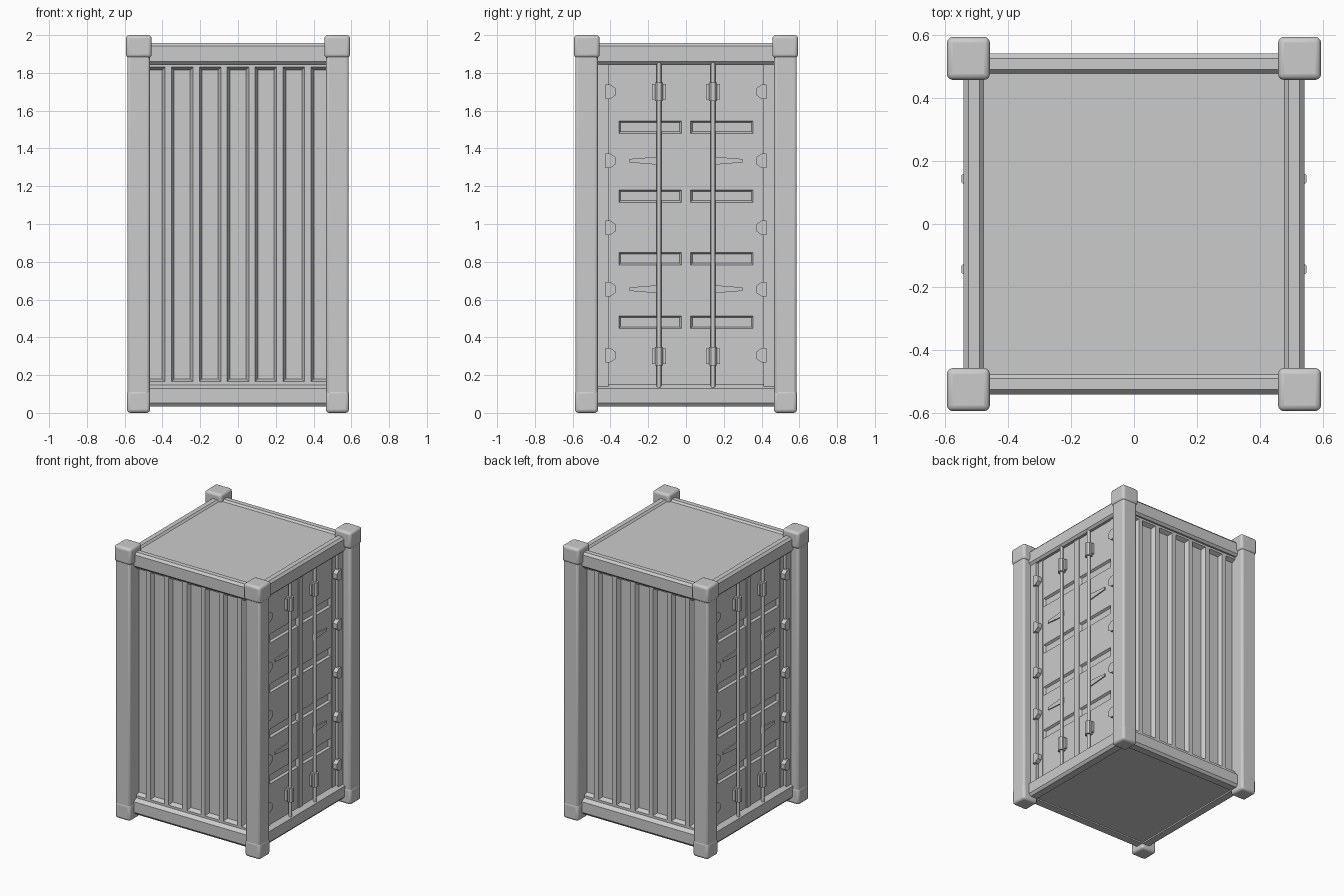
import bpy, bmesh
from math import pi, cos, sin

if "Cube" in bpy.data.objects:
    bpy.data.objects.remove(bpy.data.objects["Cube"])

DOORS = (0, pi)             # right and left sides
WALLS = (-pi / 2, pi / 2)   # front and back sides


def place(name, bm, angles=(0,), smooth=False, bevel=0):
    """Turn a bmesh into objects, one per rotation about z."""
    bmesh.ops.recalc_face_normals(bm, faces=bm.faces) if smooth is not None else None
    me = bpy.data.meshes.new(name)
    bm.to_mesh(me)
    bm.free()
    for a in angles:
        ob = bpy.data.objects.new(name, me)
        bpy.context.collection.objects.link(ob)
        ob.rotation_euler.z = a
        if bevel:
            m = ob.modifiers.new("bevel", "BEVEL")
            m.width, m.segments = bevel, 3
    if smooth:
        for p in me.polygons:
            p.use_smooth = True
        me.set_sharp_from_angle(angle=0.7)


def prism(bm, pts, a, b, to3d):
    """Extrude a 2D profile from a to b; to3d maps (p, q, t) to a position."""
    lo = [bm.verts.new(to3d(p, q, a)) for p, q in pts]
    hi = [bm.verts.new(to3d(p, q, b)) for p, q in pts]
    n = len(pts)
    bm.faces.new(lo)
    bm.faces.new(hi)
    for i in range(n):
        j = (i + 1) % n
        bm.faces.new((lo[i], lo[j], hi[j], hi[i]))


def box(bm, x, y, z):
    rect = [(x[0], y[0]), (x[1], y[0]), (x[1], y[1]), (x[0], y[1])]
    prism(bm, rect, z[0], z[1], lambda p, q, t: (p, q, t))


def along_y(p, q, t):
    return (p, t, q)


def along_x(p, q, t):
    return (t, p, q)


def recessed_sheet(x, ys, zs, is_recess, inset, depth):
    """Flat sheet facing +x, gridded by ys and zs, with chosen cells sunk in."""
    bm = bmesh.new()
    v = [[bm.verts.new((x, y, z)) for z in zs] for y in ys]
    sunk = []
    for i in range(len(ys) - 1):
        for j in range(len(zs) - 1):
            f = bm.faces.new((v[i][j], v[i + 1][j], v[i + 1][j + 1], v[i][j + 1]))
            if is_recess(i, j):
                sunk.append(f)
    bm.normal_update()
    bmesh.ops.inset_individual(bm, faces=sunk, thickness=inset, depth=-depth)
    return bm


# Corner posts and corner castings
for sx in (-1, 1):
    for sy in (-1, 1):
        parts = (("corner_post", 0.467, 0.586, 0.05, 1.93, 0.015),
                 ("top_corner_block", 0.457, 0.593, 1.88, 2.0, 0.018),
                 ("bottom_corner_block", 0.465, 0.588, 0.0, 0.12, 0.018))
        for name, a, b, z0, z1, bev in parts:
            bm = bmesh.new()
            box(bm, sorted((sx * a, sx * b)), sorted((sy * a, sy * b)), (z0, z1))
            place(name, bm, smooth=True, bevel=bev)

# Top and bottom rails on all four sides
top = [(0.46, 1.845), (0.525, 1.845), (0.54, 1.86), (0.54, 1.942),
       (0.525, 1.958), (0.49, 1.958), (0.475, 1.942), (0.46, 1.942)]
bottom = [(0.47, 0.035), (0.525, 0.035), (0.54, 0.053), (0.54, 0.13),
          (0.51, 0.15), (0.47, 0.15)]
for name, prof in (("top_rail", top), ("bottom_rail", bottom)):
    bm = bmesh.new()
    prism(bm, prof, -0.5, 0.5, along_y)
    place(name, bm, DOORS + WALLS)

# Roof and floor
for name, z in (("roof", (1.90, 1.945)), ("floor", (0.045, 0.09))):
    bm = bmesh.new()
    box(bm, (-0.49, 0.49), (-0.49, 0.49), z)
    place(name, bm)

# Corrugated front and back walls
ys = []
for k in range(-3, 4):
    ys += [k * 0.148 - 0.057, k * 0.148 + 0.057]
bm = recessed_sheet(0.512, ys, [0.12, 0.165, 1.83, 1.88],
                    lambda i, j: i % 2 == 0 and j == 1, 0.02, 0.03)
place("corrugated_wall", bm, WALLS, smooth=None)

# Door leaves with four sunken bars each
zs = [0.12]
for z in (0.48, 0.817, 1.148, 1.513):
    zs += [z - 0.033, z + 0.033]
zs.append(1.88)
bm = recessed_sheet(0.505, [-0.48, -0.355, -0.025, 0.025, 0.355, 0.48], zs,
                    lambda i, j: i in (1, 3) and j % 2 == 1, 0.012, 0.016)
place("door_leaves", bm, DOORS, smooth=None)

# Door frame: jambs, seals and centre strip
bm = bmesh.new()
for s in (-1, 1):
    box(bm, (0.48, 0.525), sorted((s * 0.41, s * 0.48)), (0.12, 1.87))
    box(bm, (0.48, 0.51), sorted((s * 0.36, s * 0.40)), (0.145, 1.85))
box(bm, (0.48, 0.511), (-0.025, 0.025), (0.145, 1.85))
place("door_frame", bm, DOORS)

# Locking rods
bm = bmesh.new()
for s in (-1, 1):
    ring = [(0.523 + 0.012 * cos(k * pi / 6), s * 0.143 + 0.012 * sin(k * pi / 6))
            for k in range(12)]
    prism(bm, ring, 0.135, 1.86, lambda p, q, t: (p, q, t))
place("locking_rods", bm, DOORS, smooth=True)

# Rod clamps: flat plate plus faceted sleeve
bm = bmesh.new()
for s in (-1, 1):
    for z in (0.30, 1.70):
        c = s * 0.143
        box(bm, (0.50, 0.522), (c - 0.037, c + 0.037), (z - 0.04, z + 0.04))
        sleeve = [(0.50, c - 0.022), (0.535, c - 0.022), (0.547, c - 0.011),
                  (0.547, c + 0.011), (0.535, c + 0.022), (0.50, c + 0.022)]
        prism(bm, sleeve, z - 0.05, z + 0.05, lambda p, q, t: (p, q, t))
place("rod_clamps", bm, DOORS)

# Tapered door handles
bm = bmesh.new()
for s in (-1, 1):
    for z in (0.655, 1.335):
        taper = [(s * 0.14, z - 0.022), (s * 0.30, z - 0.009),
                 (s * 0.30, z + 0.009), (s * 0.14, z + 0.022)]
        prism(bm, taper, 0.50, 0.513, along_x)
place("door_handles", bm, DOORS)

# Hinges along the jambs
bm = bmesh.new()
for s in (-1, 1):
    for z in (0.305, 0.655, 0.98, 1.335, 1.70):
        plate = [(s * 0.425, z - 0.038), (s * 0.40, z - 0.038), (s * 0.372, z - 0.018),
                 (s * 0.372, z + 0.018), (s * 0.40, z + 0.038), (s * 0.425, z + 0.038)]
        prism(bm, plate, 0.49, 0.541, along_x)
place("door_hinges", bm, DOORS)
